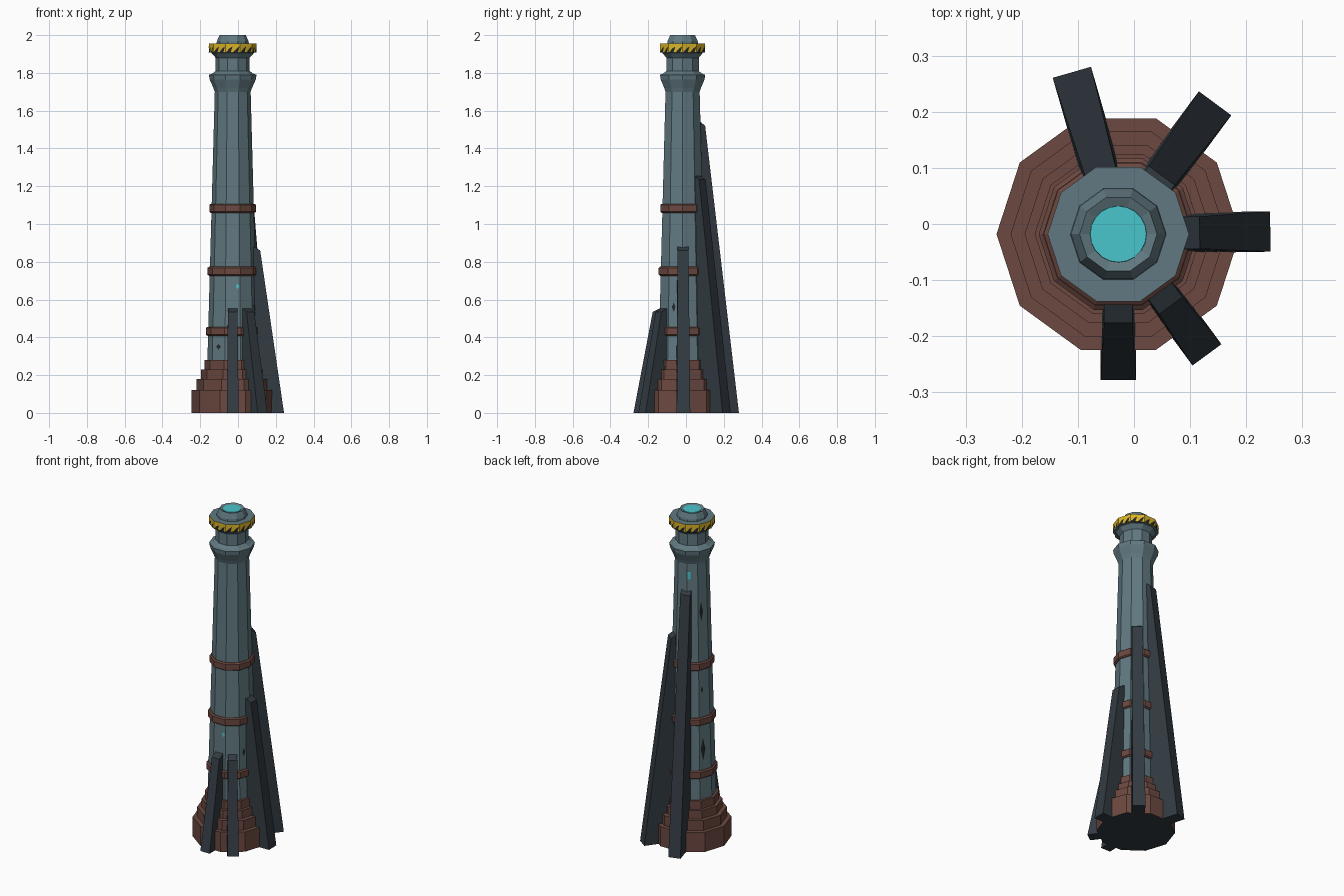
import bpy
import bmesh
from math import sin, cos, radians, pi
from mathutils import Vector

if "Cube" in bpy.data.objects:
    bpy.data.objects.remove(bpy.data.objects["Cube"], do_unlink=True)

SIDES = 10
CENTRE = Vector((-0.028, -0.018, 0))


def material(name, srgb):
    colour = [c ** 2.2 for c in srgb] + [1]
    mat = bpy.data.materials.new(name)
    mat.use_nodes = True
    mat.diffuse_color = colour
    mat.node_tree.nodes["Principled BSDF"].inputs["Base Color"].default_value = colour
    return mat


TEAL = material("weathered teal metal", (0.38, 0.47, 0.50))
BROWN = material("rust brown", (0.42, 0.29, 0.26))
SLATE = material("dark slate", (0.21, 0.24, 0.265))
YELLOW = material("hazard yellow", (0.85, 0.70, 0.17))
BLACK = material("hazard black", (0.16, 0.17, 0.17))
GLOW = material("turquoise light", (0.29, 0.77, 0.80))


def finish(name, bm, *mats):
    mesh = bpy.data.meshes.new(name)
    bm.to_mesh(mesh)
    bm.free()
    for mat in mats:
        mesh.materials.append(mat)
    obj = bpy.data.objects.new(name, mesh)
    obj.location = CENTRE
    bpy.context.collection.objects.link(obj)
    return obj


def lathe(name, profile, *mats, sides=SIDES, rule=None):
    """Stack polygon rings from (radius, height) pairs and cap both ends."""
    bm = bmesh.new()
    rings = [[bm.verts.new((r * cos(2 * pi * i / sides), r * sin(2 * pi * i / sides), z))
              for i in range(sides)] for r, z in profile]
    for low, high in zip(rings, rings[1:]):
        for i in range(sides):
            j = (i + 1) % sides
            bm.faces.new((low[i], low[j], high[j], high[i]))
    bm.faces.new(rings[0][::-1])
    bm.faces.new(rings[-1])
    bm.normal_update()
    if rule:
        for face in bm.faces:
            face.material_index = rule(face)
    return finish(name, bm, *mats)


def shaft_radius(z):
    return 0.134 - 0.0275 * (z - 0.28)


def patch(name, angle, outline, mat, radius=shaft_radius):
    """Thin painted face on one side of the tower; outline is (sideways, height)."""
    a = radians(angle)
    out, side = Vector((cos(a), sin(a), 0)), Vector((-sin(a), cos(a), 0))
    bm = bmesh.new()
    bm.faces.new([bm.verts.new(out * (radius(z) * cos(pi / SIDES) + 0.002)
                               + side * t + Vector((0, 0, z))) for t, z in outline])
    return finish(name, bm, mat)


# Stepped footing, dark underneath
steps = [(0.217, 0, 0.12), (0.192, 0.12, 0.18), (0.167, 0.18, 0.23), (0.149, 0.23, 0.28)]
lathe("stepped_base", [(r, z) for r, low, high in steps for z in (low, high)],
      BROWN, SLATE, rule=lambda f: 1 if f.normal.z < -0.5 else 0)

# Tapered shaft with flared collar and neck
lathe("tower_shaft", [(shaft_radius(0.2), 0.2), (shaft_radius(1.7), 1.70), (0.102, 1.72),
                      (0.122, 1.765), (0.126, 1.79), (0.110, 1.795), (0.090, 1.81),
                      (0.090, 1.88), (0.112, 1.905), (0.112, 1.93)], TEAL)

# Strapping bands
for n, z in enumerate((0.432, 0.75, 1.083)):
    r = shaft_radius(z) + 0.012
    lathe("band_%d" % (n + 1), [(r - 0.008, z - 0.024), (r, z - 0.018),
                                (r, z + 0.018), (r - 0.008, z + 0.024)], BROWN)

# Hazard ring with slanted dark stripes
RING, LOW, HIGH = 0.126, 1.908, 1.955
lathe("hazard_ring", [(RING, LOW), (RING, HIGH)], TEAL, YELLOW,
      rule=lambda f: 1 if abs(f.normal.z) < 0.5 else 0)
for i in range(SIDES):
    for t in (-0.037, 0.001):
        patch("hazard_stripe", 18 + 36 * i,
              [(t, LOW), (t + 0.026, LOW), (t + 0.036, LOW + 0.032), (t + 0.020, LOW + 0.022)],
              BLACK, lambda z: RING)

# Lamp housing with shallow dish and glowing lens
lathe("lamp_housing", [(0.086, 1.95), (0.084, 1.968), (0.069, 2.0), (0.052, 1.993)], TEAL)
lathe("lamp_lens", [(0.051, 1.990), (0.050, 1.996)], GLOW, sides=20)


def buttress(name, angle, foot, height, shoulder, width):
    """Solid sloping fin leaning on the tower, narrower at the top."""
    a = radians(angle)
    out, side = Vector((cos(a), sin(a), 0)), Vector((-sin(a), cos(a), 0))
    inner = shaft_radius(height) * 0.85
    profile = [(inner, 0, width), (foot, 0, width), (shoulder, height - 0.025, width * 0.8),
               (inner, height, width * 0.8)]
    bm = bmesh.new()
    left, right = [[bm.verts.new(out * r + side * (s * w / 2) + Vector((0, 0, z)))
                    for r, z, w in profile] for s in (1, -1)]
    bm.faces.new(left)
    bm.faces.new(right[::-1])
    for i in range(4):
        j = (i + 1) % 4
        bm.faces.new((left[j], left[i], right[i], right[j]))
    bmesh.ops.recalc_face_normals(bm, faces=bm.faces)
    return finish(name, bm, SLATE)


buttress("back_buttress", 106, 0.300, 1.545, 0.116, 0.071)
buttress("back_left_buttress", 53.5, 0.290, 1.26, 0.130, 0.072)
buttress("left_buttress", 1, 0.271, 0.885, 0.145, 0.072)
buttress("front_left_buttress", -53.7, 0.267, 0.56, 0.158, 0.064)
buttress("front_buttress", -90, 0.260, 0.56, 0.158, 0.063)


def box(t, z, w, h):
    return [(t - w / 2, z - h / 2), (t + w / 2, z - h / 2),
            (t + w / 2, z + h / 2), (t - w / 2, z + h / 2)]


def diamond(t, z, w, h):
    return [(t, z - h / 2), (t + w / 2, z), (t, z + h / 2), (t - w / 2, z)]


# Small lit windows
patch("back_window", 126, box(-0.019, 1.63, 0.018, 0.045), GLOW)
patch("front_window", -90, diamond(0.026, 0.67, 0.02, 0.03), GLOW)

# Scorched cracks
patch("upper_crack", 162, diamond(-0.012, 1.41, 0.025, 0.12), BLACK)
patch("middle_crack", 162, diamond(-0.016, 0.94, 0.016, 0.04), BLACK)
patch("lower_crack", 162, diamond(-0.015, 0.58, 0.032, 0.14), BLACK)
patch("front_crack", -126, diamond(0.0, 0.35, 0.03, 0.03), BLACK)
patch("side_crack", -18, diamond(-0.01, 0.56, 0.02, 0.05), BLACK)
